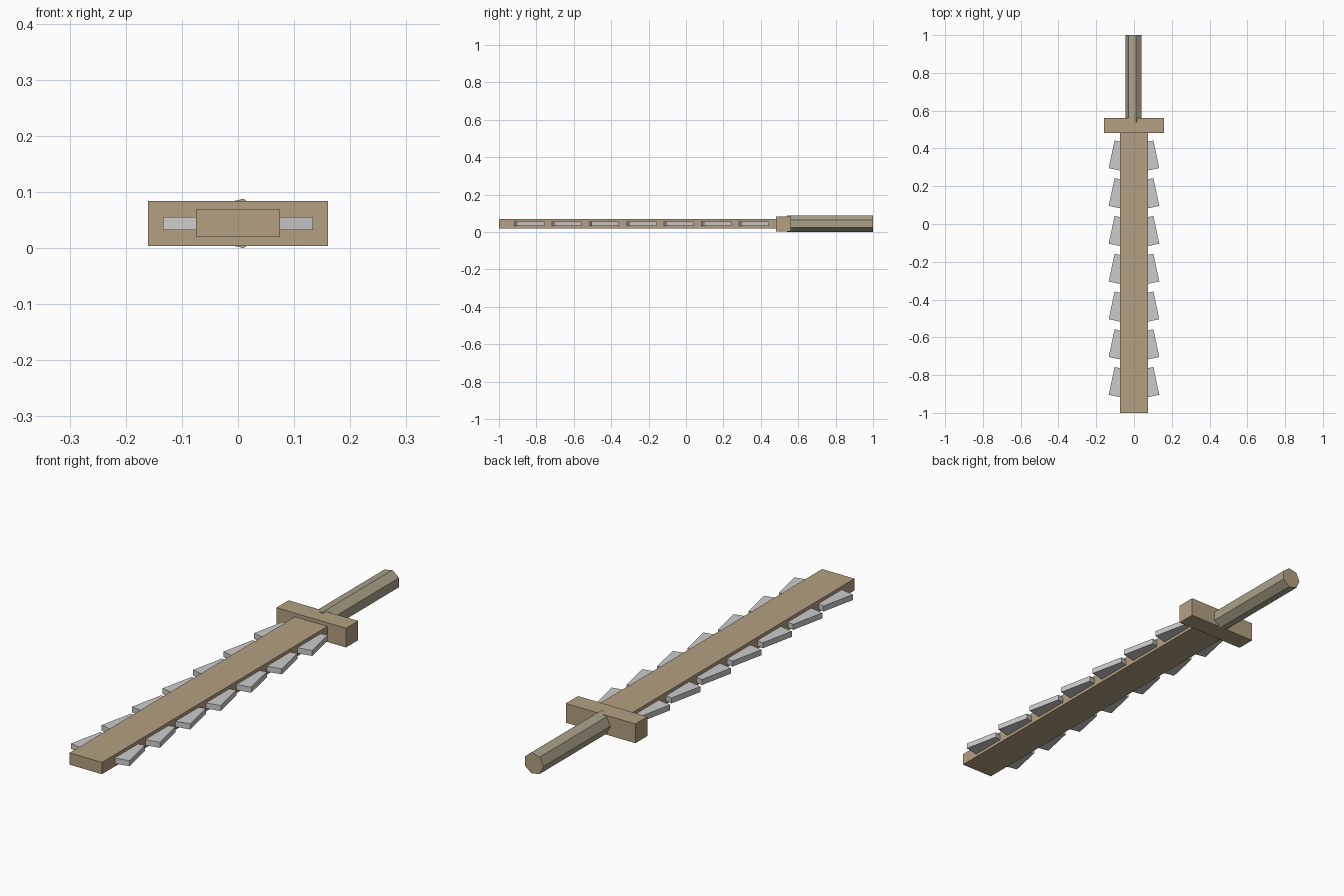
import bpy, bmesh
from math import radians, pi
from mathutils import Matrix, Vector

if "Cube" in bpy.data.objects:
    bpy.data.objects.remove(bpy.data.objects["Cube"])

ZC = 0.044  # mid height shared by all parts


def material(name, rgb):
    m = bpy.data.materials.new(name)
    m.diffuse_color = (*rgb, 1)
    m.use_nodes = True
    m.node_tree.nodes["Principled BSDF"].inputs["Base Color"].default_value = m.diffuse_color
    return m


def finish(name, bm, *mats):
    me = bpy.data.meshes.new(name)
    bm.to_mesh(me)
    bm.free()
    for m in mats:
        me.materials.append(m)
    ob = bpy.data.objects.new(name, me)
    bpy.context.collection.objects.link(ob)
    return ob


def add_box(bm, center, size, turn=0):
    mat = (Matrix.Translation(center) @ Matrix.Rotation(turn, 4, 'Z')
           @ Matrix.Diagonal((*size, 1)))
    bmesh.ops.create_cube(bm, size=1, matrix=mat)


wood = material("wood", (0.45, 0.35, 0.22))
grip = material("grip", (0.40, 0.36, 0.25))

# Flat wooden blade
bm = bmesh.new()
add_box(bm, (0, -0.255, ZC + 0.0005), (0.149, 1.49, 0.049))
finish("blade", bm, wood)

# Cross guard
bm = bmesh.new()
add_box(bm, (0, 0.521, ZC), (0.32, 0.08, 0.08))
finish("guard", bm, wood)

# Seven-sided handle, one corner pointing to -x
bm = bmesh.new()
bmesh.ops.create_cone(bm, cap_ends=True, segments=7, radius1=0.045,
                      radius2=0.045, depth=0.46)
bm.normal_update()
for f in bm.faces:
    f.material_index = 0 if abs(f.normal.z) > 0.9 else 1
# aim the first corner at -x, then lay the cylinder along y
v = max(bm.verts, key=lambda v: v.co.y).co
start = Vector((1, 0)).angle_signed(Vector((v.x, v.y)))
spin = Matrix.Rotation(pi + start, 4, 'Z')
bm.transform(Matrix.Translation((0, 0.77, ZC)) @ Matrix.Rotation(pi / 2, 4, 'X') @ spin)
finish("handle", bm, wood, grip)

# Slanted stone teeth along both edges
bm = bmesh.new()
for i in range(7):
    for side in (-1, 1):
        add_box(bm, (side * 0.089, -0.837 + 0.2 * i, ZC),
                (0.06, 0.15, 0.023), side * radians(12))
finish("teeth", bm)
